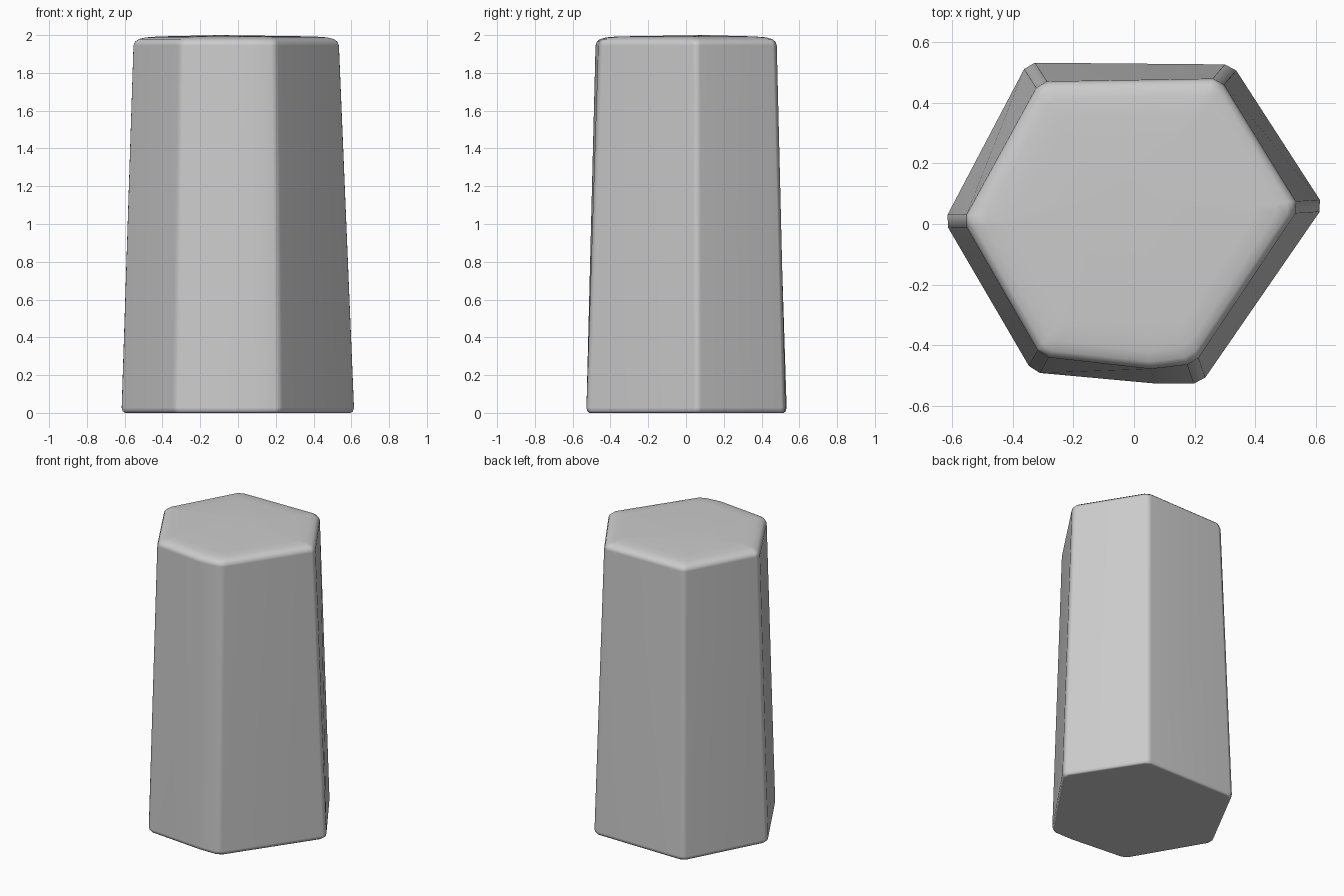
import bpy, bmesh
from mathutils import Vector
from math import radians

if "Cube" in bpy.data.objects:
    bpy.data.objects.remove(bpy.data.objects["Cube"])

# Irregular hexagon outlines (plus one slight kink on the front edge)
BASE = [(.627, .06), (.325, .527), (-.352, .533), (-.627, .01),
        (-.335, -.49), (.07, -.527), (.222, -.527)]
TOP = [(.547, .055), (.285, .481), (-.312, .471), (-.565, .01),
       (-.307, -.438), (.055, -.479), (.2, -.462)]
KINK = 5


def outline(corners, cut=0.024):
    """Chamfer every corner of an outline except the kink."""
    pts = [Vector(c) for c in corners]
    out = []
    for i, p in enumerate(pts):
        if i == KINK:
            out.append(p)
            continue
        for q in (pts[i - 1], pts[(i + 1) % len(pts)]):
            out.append(p + (q - p).normalized() * cut)
    return out


base, top = outline(BASE), outline(TOP)
bm = bmesh.new()


def ring(pts, inset, z):
    s = 1 - inset
    return [bm.verts.new((p.x * s, p.y * s, z)) for p in pts]


# Rounded foot, tapered sides, softly rounded crown
rings = [ring(base, .03, 0), ring(base, .009, .008), ring(base, 0, .028),
         ring(top, 0, 1.945), ring(top, .015, 1.965), ring(top, .05, 1.979),
         ring(top, .12, 1.988), ring(top, .25, 1.993)]
n = len(base)
for a, b in zip(rings, rings[1:]):
    for i in range(n):
        j = (i + 1) % n
        bm.faces.new((a[i], a[j], b[j], b[i]))
bm.faces.new(rings[0][::-1])

# Slightly domed top
peak = bm.verts.new((-.1, .1, 2.0))
for i in range(n):
    bm.faces.new((rings[-1][i], rings[-1][(i + 1) % n], peak))

bmesh.ops.recalc_face_normals(bm, faces=bm.faces)
mesh = bpy.data.meshes.new("stone_column")
bm.to_mesh(mesh)
bm.free()
column = bpy.data.objects.new("stone_column", mesh)
bpy.context.collection.objects.link(column)

# Smooth shading with weighted normals keeps the large facets flat
bpy.context.view_layer.objects.active = column
column.select_set(True)
bpy.ops.object.shade_smooth_by_angle(angle=radians(60))
weighted = column.modifiers.new("flat_facets", 'WEIGHTED_NORMAL')
weighted.keep_sharp = True
